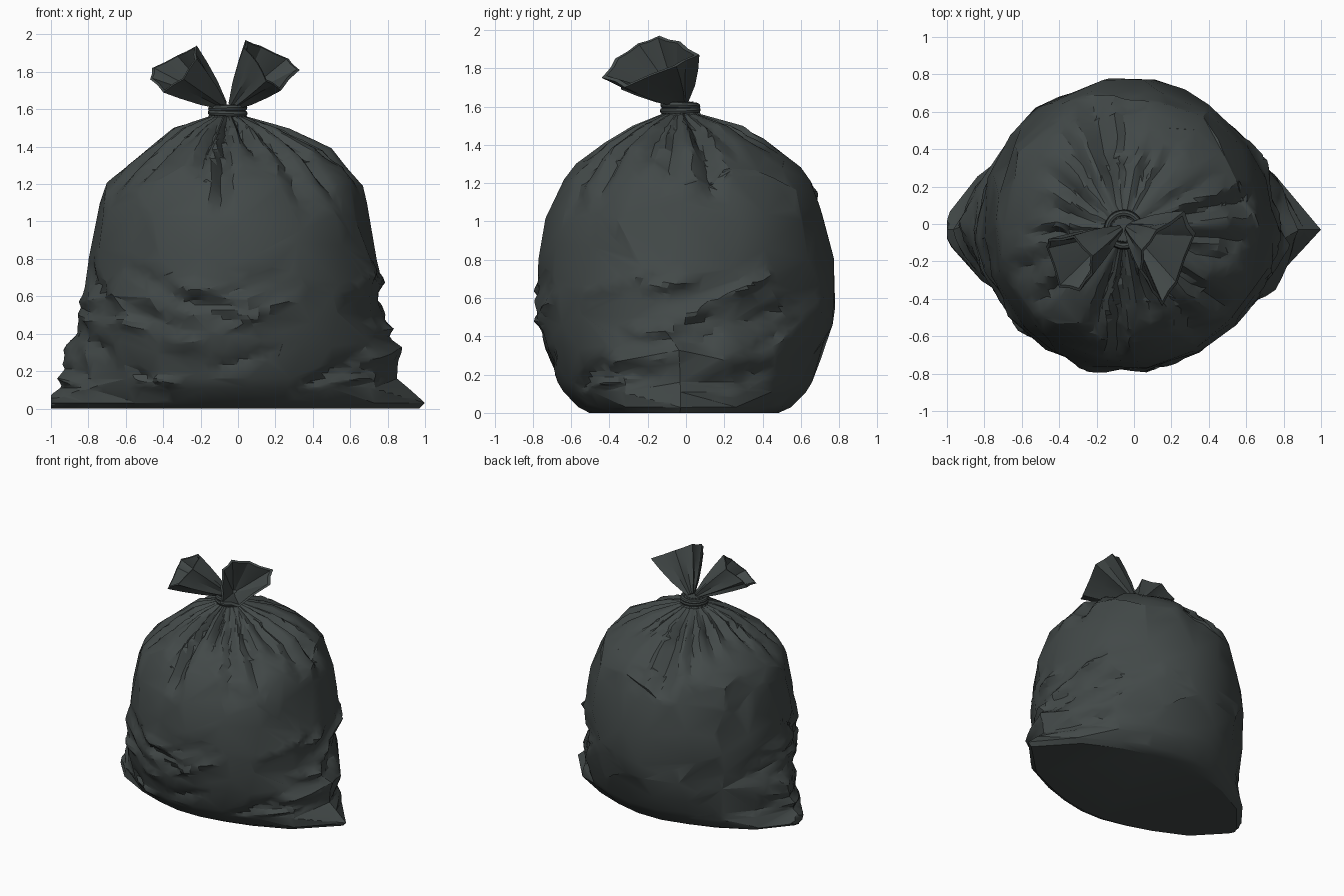
import bpy, bmesh, math, random
from mathutils import Vector

random.seed(7)
default_cube = bpy.data.objects.get("Cube")
if default_cube:
    bpy.data.objects.remove(default_cube)

# One plastic colour for everything
plastic = bpy.data.materials.new("dark grey plastic")
plastic.use_nodes = True
colour = (0.055, 0.066, 0.065, 1)
plastic.diffuse_color = colour
shader = plastic.node_tree.nodes["Principled BSDF"]
shader.inputs["Base Color"].default_value = colour
shader.inputs["Roughness"].default_value = 0.6

NECK = Vector((-0.055, -0.03, 1.6))


def loft(name, rings, angle=30, ratio=None):
    """Skin a list of equal closed rings of points into a shaded object."""
    bm = bmesh.new()
    loops = [[bm.verts.new(p) for p in ring] for ring in rings]
    count = len(loops[0])
    for low, high in zip(loops, loops[1:]):
        for i in range(count):
            j = (i + 1) % count
            bm.faces.new((low[i], low[j], high[j], high[i]))
    bm.faces.new(loops[0][::-1])
    bm.faces.new(loops[-1])
    bmesh.ops.recalc_face_normals(bm, faces=bm.faces)
    mesh = bpy.data.meshes.new(name)
    bm.to_mesh(mesh)
    bm.free()
    obj = bpy.data.objects.new(name, mesh)
    bpy.context.collection.objects.link(obj)
    mesh.materials.append(plastic)
    bpy.ops.object.select_all(action='DESELECT')
    obj.select_set(True)
    bpy.context.view_layer.objects.active = obj
    if ratio:
        # Collapsing the flat areas leaves crisp, taut facets
        facets = obj.modifiers.new("taut facets", 'DECIMATE')
        facets.ratio = ratio
        bpy.ops.object.modifier_apply(modifier=facets.name)
    bpy.ops.object.shade_smooth_by_angle(angle=math.radians(angle))


# Bag profile: height, right, left, front, back extent, roundness
PROFILE = [
    (0.0, -1.02, 0.97, -0.51, 0.49, 1.6),
    (0.03, -1.06, 1.0, -0.57, 0.56, 1.55),
    (0.11, -0.95, 0.91, -0.65, 0.64, 1.65),
    (0.16, -0.89, 0.85, -0.68, 0.67, 1.75),
    (0.33, -0.91, 0.86, -0.74, 0.74, 1.8),
    (0.47, -0.8, 0.73, -0.77, 0.77, 2.1),
    (0.6, -0.84, 0.76, -0.79, 0.79, 2),
    (0.8, -0.8, 0.75, -0.78, 0.78, 2),
    (1.05, -0.75, 0.7, -0.73, 0.73, 2.1),
    (1.19, -0.72, 0.67, -0.66, 0.69, 2.1),
    (1.3, -0.6, 0.59, -0.58, 0.6, 2),
    (1.41, -0.46, 0.49, -0.43, 0.46, 2),
    (1.5, -0.35, 0.27, -0.28, 0.3, 2),
    (1.56, -0.16, 0.05, -0.13, 0.08, 2),
    (1.64, -0.12, 0.01, -0.09, 0.03, 2),
]
PANELS, STEPS = 18, 6


def profile_point(angle, row):
    z, right, left, front, back, power = row
    c, s = math.cos(angle), math.sin(angle)
    rx = left - NECK.x if c > 0 else NECK.x - right
    ry = back - NECK.y if s > 0 else NECK.y - front
    radius = (abs(c / rx) ** power + abs(s / ry) ** power) ** (-1 / power)
    return Vector((NECK.x + c * radius, NECK.y + s * radius, z))


# Irregular corners of the taut panels
corners = []
for k, row in enumerate(PROFILE):
    loose = 0.32 if 3 < k < 12 else 0
    ring = []
    for i in range(PANELS):
        angle = math.tau * (i + random.uniform(-loose, loose)) / PANELS
        slide = random.uniform(-loose, loose) * 1.2
        near = PROFILE[k + 1 if slide > 0 else k - 1] if loose else row
        point = profile_point(angle, row).lerp(profile_point(angle, near), abs(slide))
        ring.append(point)
    corners.append(ring)


def panel_point(a, b, c, d, s, t, slant):
    """Point on a quad a-b (bottom), d-c (top) folded along one diagonal."""
    if slant:
        if s > t:
            return a + (b - a) * s + (c - b) * t
        return a + (d - a) * t + (c - d) * s
    if s + t < 1:
        return a + (b - a) * s + (d - a) * t
    return c + (d - c) * (1 - s) + (b - c) * (1 - t)


def smooth(low, high, value):
    t = max(0, min(1, (value - low) / (high - low)))
    return t * t * (3 - 2 * t)


def turn(angle):
    return (angle + math.pi) % math.tau - math.pi


# Gathered pleats running down from the neck: angle, width, reach, depth
GATHERS = 20
pleats = []
for k in range(GATHERS):
    pleats.append((math.tau * (k + random.uniform(-0.3, 0.3)) / GATHERS,
                   random.uniform(0.1, 0.18),
                   random.uniform(0.92, 1.32),
                   random.uniform(0.035, 0.09)))

# Slumped folds rising toward the sides: angle, height, direction, length, width, bulge
folds = []
for k in range(46):
    middle = random.choice((0, math.pi, -math.pi / 2)) + random.gauss(0, 0.45)
    rise = random.uniform(-0.05, 0.6) * (1 if math.cos(middle) > 0 else -1)
    folds.append((middle, random.uniform(0.14, 0.72),
                  Vector((math.cos(rise), math.sin(rise))),
                  random.uniform(0.12, 0.3), random.uniform(0.035, 0.07),
                  random.uniform(0.015, 0.045) * random.choice((1, -1))))


def pleat_depth(angle, z):
    depth = 0
    for centre, width, reach, deep in pleats:
        away = abs(turn(angle - centre))
        if away < width:
            fade = smooth(reach, reach + 0.25, z) * (1 - smooth(1.46, 1.57, z) * 0.85)
            depth = max(depth, deep * fade * (1 - away / width))
    return depth


def fold_bulge(angle, z):
    bulge = 0
    for middle, height, along, length, width, size in folds:
        offset = Vector((turn(angle - middle) * 0.75, z - height))
        reach = abs(offset.dot(along)) / length
        across = abs(offset.x * along.y - offset.y * along.x) / width
        if reach < 1 and across < 1:
            bulge += size * (1 - across) * (1 - reach * reach)
    return bulge * smooth(0.04, 0.16, z)


def wrinkle(point):
    out = Vector((point.x - NECK.x, point.y - NECK.y, 0))
    angle = math.atan2(out.y, out.x)
    out.normalize()
    pleat = pleat_depth(angle, point.z)
    point = point + out * (fold_bulge(angle, point.z) - pleat * 0.6)
    point.z -= pleat * 0.7
    # The right base corner is blunt
    point.x = max(-1, point.x)
    return point


slants = [[random.random() < 0.5 for i in range(PANELS)] for row in PROFILE]
bag_rings = []
for k in range(len(PROFILE) - 1):
    low, high = corners[k], corners[k + 1]
    for step in range(STEPS):
        ring = []
        for i in range(PANELS):
            j = (i + 1) % PANELS
            ring += [wrinkle(panel_point(low[i], low[j], high[j], high[i],
                                         n / STEPS, step / STEPS, slants[k][i]))
                     for n in range(STEPS)]
        bag_rings.append(ring)
loft("bag_body", bag_rings, angle=26, ratio=0.3)


# Tie wound twice round the neck
def tie_ring(name, z, tilt, radius):
    bpy.ops.mesh.primitive_torus_add(
        major_radius=radius, minor_radius=0.017, major_segments=28,
        minor_segments=8, location=(NECK.x, NECK.y, z), rotation=(tilt, tilt, 0))
    ring = bpy.context.object
    ring.name = name
    ring.data.materials.append(plastic)
    bpy.ops.object.shade_smooth_by_angle(angle=math.radians(40))


tie_ring("tie_lower", 1.58, 0.03, 0.09)
tie_ring("tie_upper", 1.605, -0.03, 0.088)


# Loose tied ends: funnels that flare from the neck to an open rim
def tied_end(name, rim, root):
    rim = [Vector(p) for p in rim]
    count = len(rim)
    middle = sum(rim, Vector()) / count
    root = Vector(root)
    # Midpoints pulled inward a little make the rim look creased
    edge = []
    for i, p in enumerate(rim):
        edge += [p, ((p + rim[(i + 1) % count]) / 2).lerp(middle, 0.05)]
    start = [root + (p - middle) * 0.16 for p in edge]
    rings = [start]
    for t in (0.35, 0.7):
        axis = root.lerp(middle, t)
        ring = []
        for i, (p, q) in enumerate(zip(start, edge)):
            swell = 1 + (0.2 if i % 2 == 0 else -0.1) * (1 - t)
            ring.append(axis + (p.lerp(q, t) - axis) * swell)
        rings.append(ring)
    rings.append(edge)
    # Turn the rim over and run the lining deep down inside
    for inward, down in ((0.1, 0), (0.16, 0.3), (0.3, 0.6), (0.7, 0.75)):
        rings.append([p.lerp(middle, inward).lerp(root, down) for p in edge])
    loft(name, rings, angle=25)


tied_end("tied_end_left",
         [(0.04, -0.14, 1.97), (0.12, -0.03, 1.94), (0.27, 0.07, 1.87),
          (0.33, -0.05, 1.81), (0.23, -0.32, 1.7), (0.15, -0.44, 1.75),
          (0.1, -0.37, 1.85), (0.03, -0.25, 1.93)],
         (-0.03, -0.03, 1.62))
tied_end("tied_end_right",
         [(-0.22, -0.17, 1.94), (-0.32, -0.06, 1.89), (-0.46, -0.08, 1.82),
          (-0.47, -0.12, 1.76), (-0.4, -0.34, 1.69), (-0.29, -0.36, 1.76),
          (-0.22, -0.27, 1.87)],
         (-0.08, -0.03, 1.62))
